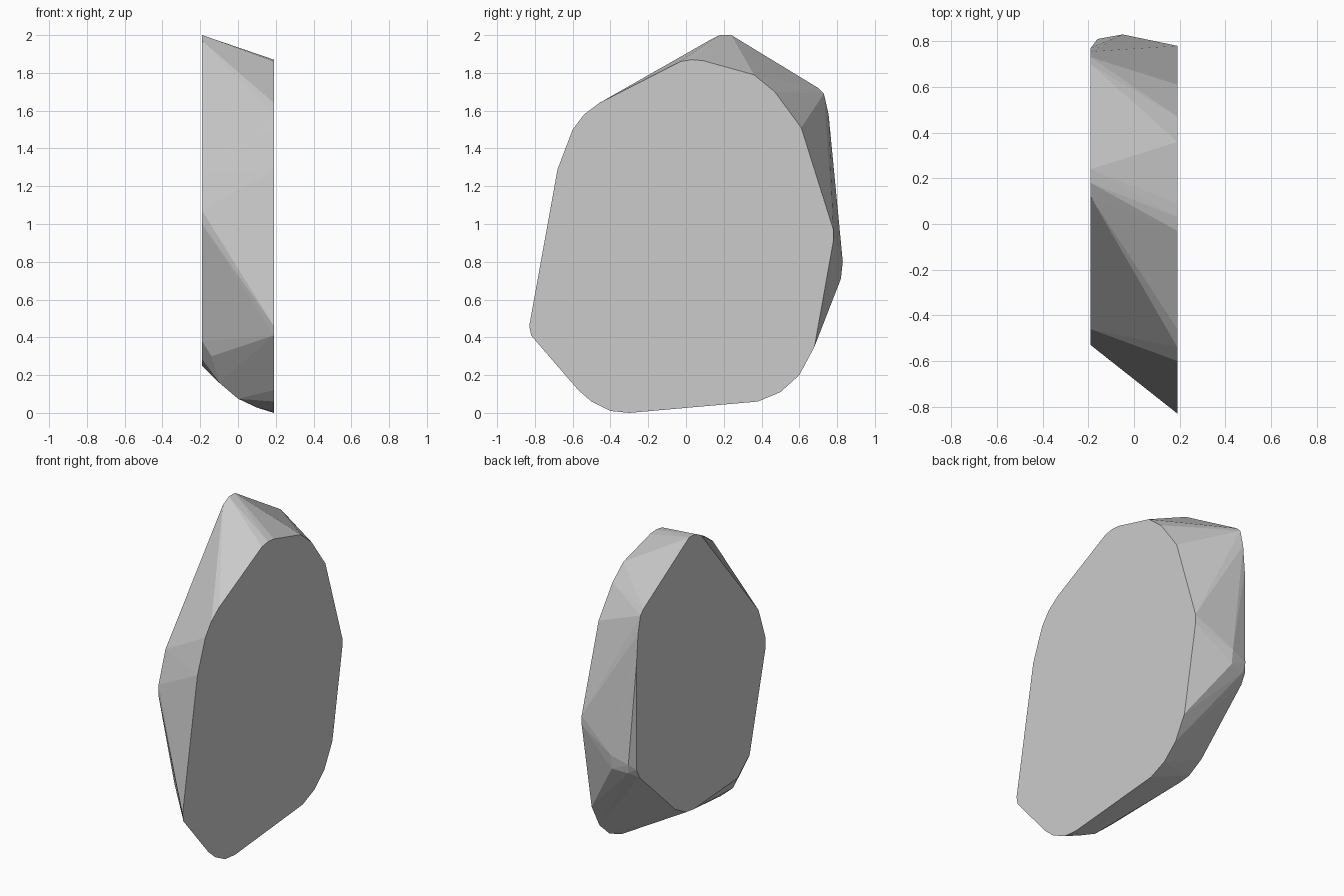
import bpy, bmesh

# Outline (y, z) of the flat face at x = +0.19
right_outline = [(0.03, 1.87), (0.09, 1.865), (0.36, 1.79), (0.47, 1.70), (0.61, 1.51),
                 (0.78, 0.97), (0.78, 0.91), (0.68, 0.35), (0.60, 0.20), (0.50, 0.11),
                 (0.38, 0.06), (-0.30, 0.0), (-0.40, 0.01), (-0.50, 0.06), (-0.57, 0.12),
                 (-0.82, 0.41), (-0.83, 0.46), (-0.68, 1.29), (-0.60, 1.50),
                 (-0.54, 1.58), (-0.46, 1.64), (-0.03, 1.86)]

# Outline (y, z) of the smaller flat face at x = -0.19
left_outline = [(0.18, 2.0), (0.24, 2.0), (0.70, 1.72), (0.73, 1.69), (0.755, 1.58),
                (0.77, 1.40), (0.77, 0.72), (0.74, 0.66), (0.38, 0.32), (0.27, 0.26),
                (0.19, 0.25), (-0.25, 0.28), (-0.37, 0.38), (-0.53, 1.0), (-0.53, 1.07),
                (-0.46, 1.27), (-0.32, 1.43), (0.12, 1.97)]

# Worn bulges on the rim between the two faces
rim_points = [(-0.05, 0.83, 0.80), (-0.05, 0.82, 0.71), (-0.16, 0.81, 0.76),
              (-0.15, 0.80, 0.70), (-0.14, -0.40, 0.30), (-0.10, -0.33, 0.16),
              (0.0, -0.35, 0.075), (0.10, -0.35, 0.028)]

bm = bmesh.new()
for x, outline in ((0.19, right_outline), (-0.19, left_outline)):
    for y, z in outline:
        bm.verts.new((x, y, z))
for p in rim_points:
    bm.verts.new(p)

# Wrap the outlines into one faceted stone slab
res = bmesh.ops.convex_hull(bm, input=bm.verts[:])
loose = [v for v in bm.verts if not v.link_faces]
bmesh.ops.delete(bm, geom=loose, context='VERTS')
bmesh.ops.dissolve_limit(bm, angle_limit=0.01, verts=bm.verts[:], edges=bm.edges[:])
bmesh.ops.recalc_face_normals(bm, faces=bm.faces[:])

mesh = bpy.data.meshes.new("stone_slab")
bm.to_mesh(mesh)
bm.free()
bpy.context.collection.objects.link(bpy.data.objects.new("stone_slab", mesh))
